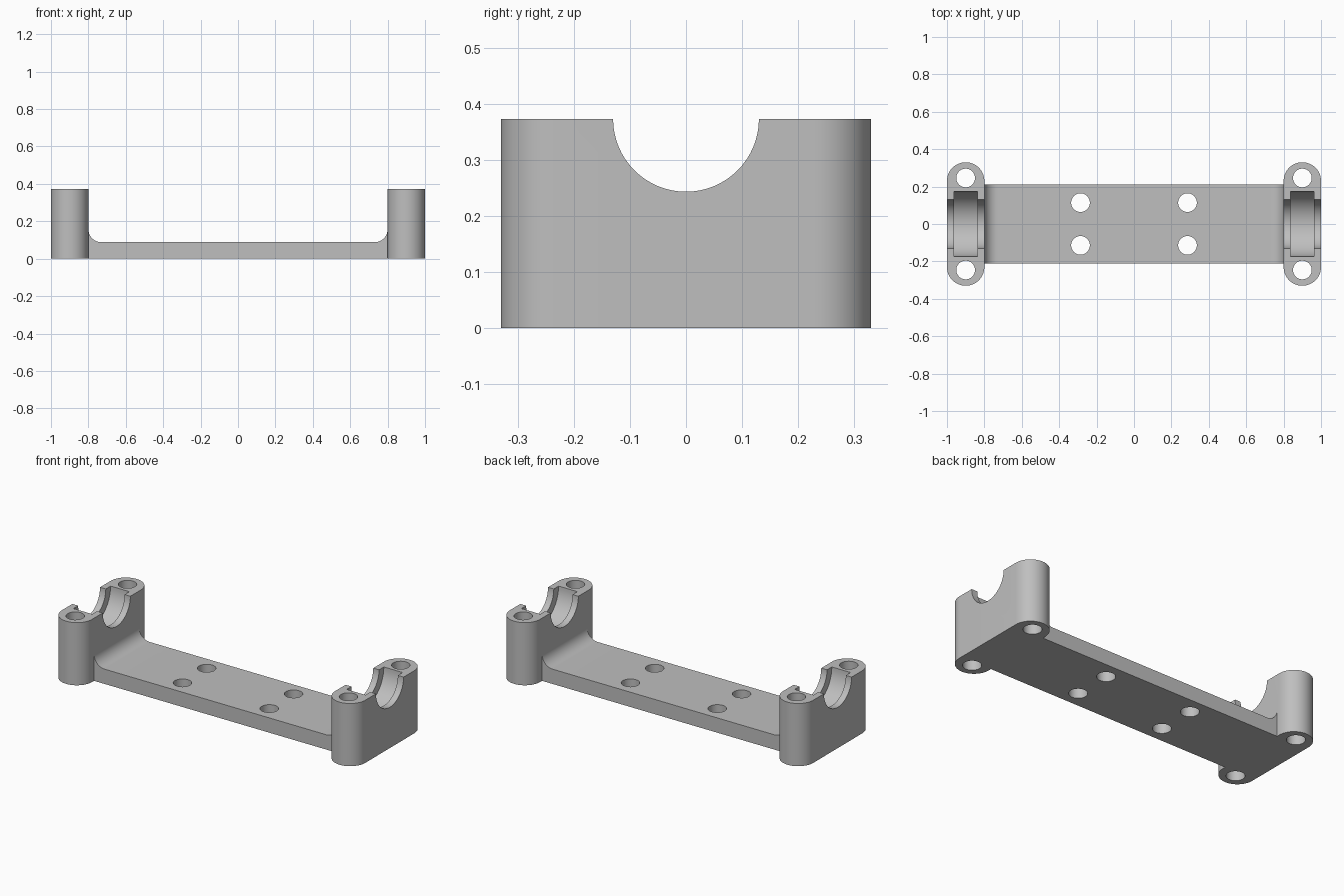
import bpy, bmesh, math
from mathutils import Matrix, Vector

if "Cube" in bpy.data.objects:
    bpy.data.objects.remove(bpy.data.objects["Cube"], do_unlink=True)

HEIGHT, PLATE_TOP, FILLET = 0.373, 0.088, 0.07
INNER_X, END_X, CAP_Y = 0.8, 0.9, 0.23

grey = bpy.data.materials.new("plain grey")
grey.use_nodes = True
grey.diffuse_color = (0.52, 0.52, 0.52, 1)
grey.node_tree.nodes["Principled BSDF"].inputs["Base Color"].default_value = grey.diffuse_color


def prism(name, points, direction):
    """Extrude a closed outline along a direction."""
    bm = bmesh.new()
    face = bm.faces.new([bm.verts.new(p) for p in points])
    ext = bmesh.ops.extrude_face_region(bm, geom=[face])
    moved = [v for v in ext["geom"] if isinstance(v, bmesh.types.BMVert)]
    bmesh.ops.translate(bm, vec=Vector(direction), verts=moved)
    bmesh.ops.recalc_face_normals(bm, faces=bm.faces)
    return make_object(name, bm)


def make_object(name, bm):
    mesh = bpy.data.meshes.new(name)
    bm.to_mesh(mesh)
    bm.free()
    mesh.materials.append(grey)
    obj = bpy.data.objects.new(name, mesh)
    bpy.context.collection.objects.link(obj)
    return obj


def cylinder(name, radius, length, centre, along_x=False):
    bm = bmesh.new()
    turn = Matrix.Rotation(math.pi / 2, 4, "Y") if along_x else Matrix()
    bmesh.ops.create_cone(bm, cap_ends=True, segments=64, radius1=radius, radius2=radius,
                          depth=length, matrix=Matrix.Translation(centre) @ turn)
    return make_object(name, bm)


def arc(cx, cy, radius, start, end, steps):
    for i in range(steps + 1):
        a = math.radians(start + (end - start) * i / steps)
        yield cx + radius * math.cos(a), cy + radius * math.sin(a)


def combine(target, tool, operation):
    mod = target.modifiers.new(operation, "BOOLEAN")
    mod.operation, mod.solver, mod.object = operation, "EXACT", tool
    bpy.context.view_layer.objects.active = target
    bpy.ops.object.modifier_apply(modifier=mod.name)
    bpy.data.objects.remove(tool, do_unlink=True)


# Base plate with filleted ends running into the blocks
right = list(arc(INNER_X - FILLET, PLATE_TOP + FILLET, FILLET, 270, 360, 16))
end = INNER_X + 0.05
right = [(end, 0), (end, PLATE_TOP + FILLET)] + right[::-1]
profile = right + [(-x, z) for x, z in reversed(right)]
bracket = prism("mounting_bracket", [(x, -0.212, z) for x, z in profile], (0, 0.424, 0))

# Round-ended bearing blocks
for side in (-1, 1):
    x = side * END_X
    outline = list(arc(x, CAP_Y, 0.1, 0, 180, 32)) + list(arc(x, -CAP_Y, 0.1, 180, 360, 32))
    combine(bracket, prism("end_block", [(px, py, 0) for px, py in outline], (0, 0, HEIGHT)), "UNION")

# Bearing seats, bolt holes and plate holes
for side in (-1, 1):
    x = side * END_X
    cutters = [cylinder("shaft_cutter", 0.13, 0.4, (x, 0, HEIGHT), True),
               cylinder("seat_cutter", 0.175, 0.124, (x, 0, HEIGHT), True)]
    for row in (-1, 1):
        cutters.append(cylinder("bolt_cutter", 0.05, 1.2, (x, row * 0.246, 0.2)))
        cutters.append(cylinder("plate_cutter", 0.05, 1.2, (side * 0.286, row * 0.114, 0.2)))
    for cutter in cutters:
        combine(bracket, cutter, "DIFFERENCE")

# Single material and smooth curves with crisp edges
bracket.data.materials.clear()
bracket.data.materials.append(grey)
for poly in bracket.data.polygons:
    poly.material_index = 0
bpy.ops.object.select_all(action="DESELECT")
bracket.select_set(True)
bpy.context.view_layer.objects.active = bracket
bpy.ops.object.shade_smooth_by_angle(angle=math.radians(30))
